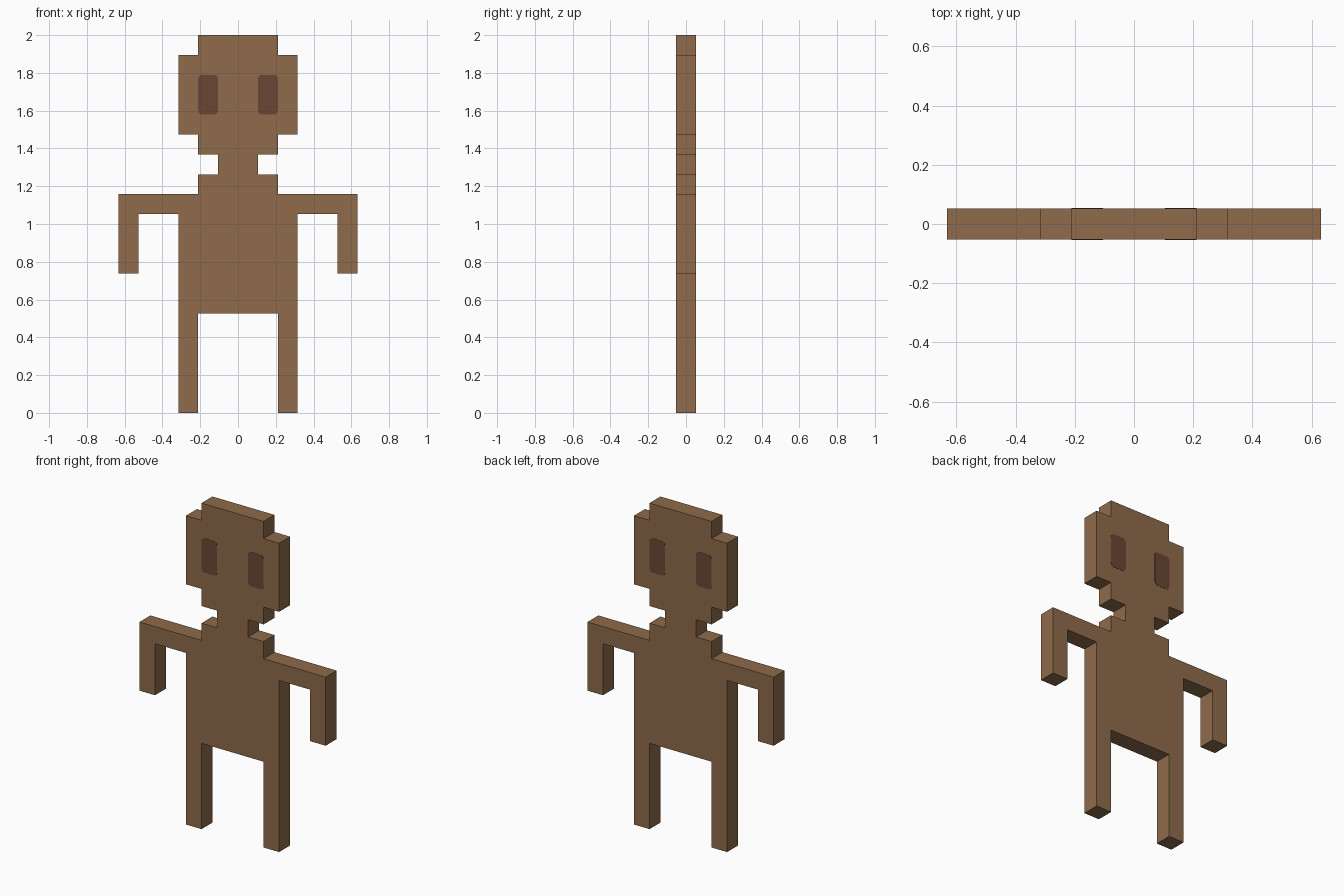
import bpy, bmesh, math

cube = bpy.data.objects.get("Cube")
if cube:
    bpy.data.objects.remove(cube, do_unlink=True)

U = 2 / 19          # one grid step of the blocky figure
HALF = U / 2        # half the body depth


def material(name, rgb):
    m = bpy.data.materials.new(name)
    m.use_nodes = True
    m.diffuse_color = (*rgb, 1)
    bsdf = next(n for n in m.node_tree.nodes if n.type == 'BSDF_PRINCIPLED')
    bsdf.inputs["Base Color"].default_value = (*rgb, 1)
    return m


def slab(name, outline, y0, y1, mat):
    """Extrude an (x, z) outline from y0 to y1."""
    bm = bmesh.new()
    face = bm.faces.new([bm.verts.new((x, y0, z)) for x, z in outline])
    ext = bmesh.ops.extrude_face_region(bm, geom=[face])
    moved = [v for v in ext["geom"] if isinstance(v, bmesh.types.BMVert)]
    bmesh.ops.translate(bm, verts=moved, vec=(0, y1 - y0, 0))
    bmesh.ops.recalc_face_normals(bm, faces=bm.faces)
    me = bpy.data.meshes.new(name)
    bm.to_mesh(me)
    bm.free()
    me.materials.append(mat)
    ob = bpy.data.objects.new(name, me)
    bpy.context.collection.objects.link(ob)
    return ob


def rounded_rect(cx, cz, w, h, r, steps=4):
    """Outline of a rectangle with rounded corners."""
    pts = []
    for i, (sx, sz) in enumerate([(1, 1), (-1, 1), (-1, -1), (1, -1)]):
        for k in range(steps + 1):
            a = math.pi / 2 * (i + k / steps)
            pts.append((cx + sx * (w / 2 - r) + r * math.cos(a),
                        cz + sz * (h / 2 - r) + r * math.sin(a)))
    return pts


brown = material("brown", (0.271, 0.147, 0.070))
dark_brown = material("dark brown", (0.147, 0.061, 0.037))

# Body: left half of the stepped silhouette in grid steps, from crotch to crown
half = [(2, 5), (2, 0), (3, 0), (3, 10),                # leg and flank
        (5, 10), (5, 7), (6, 7), (6, 11),               # arm and hand
        (2, 11), (2, 12), (1, 12), (1, 13),             # shoulder and neck
        (2, 13), (2, 14), (3, 14), (3, 18), (2, 18), (2, 19)]  # head
outline = half + [(-x, z) for x, z in reversed(half)]
slab("body", [(x * U, z * U) for x, z in outline], -HALF, HALF, brown)

# Eyes: thin rounded plates on the front and back of the head
for side, sx in (("left", 1), ("right", -1)):
    for where, sy in (("front", -1), ("back", 1)):
        shape = rounded_rect(sx * 1.5 * U, 16 * U, U, 2 * U, 0.022)
        slab(f"{side}_eye_{where}", shape, sy * (HALF - 0.001), sy * (HALF + 0.0015), dark_brown)
